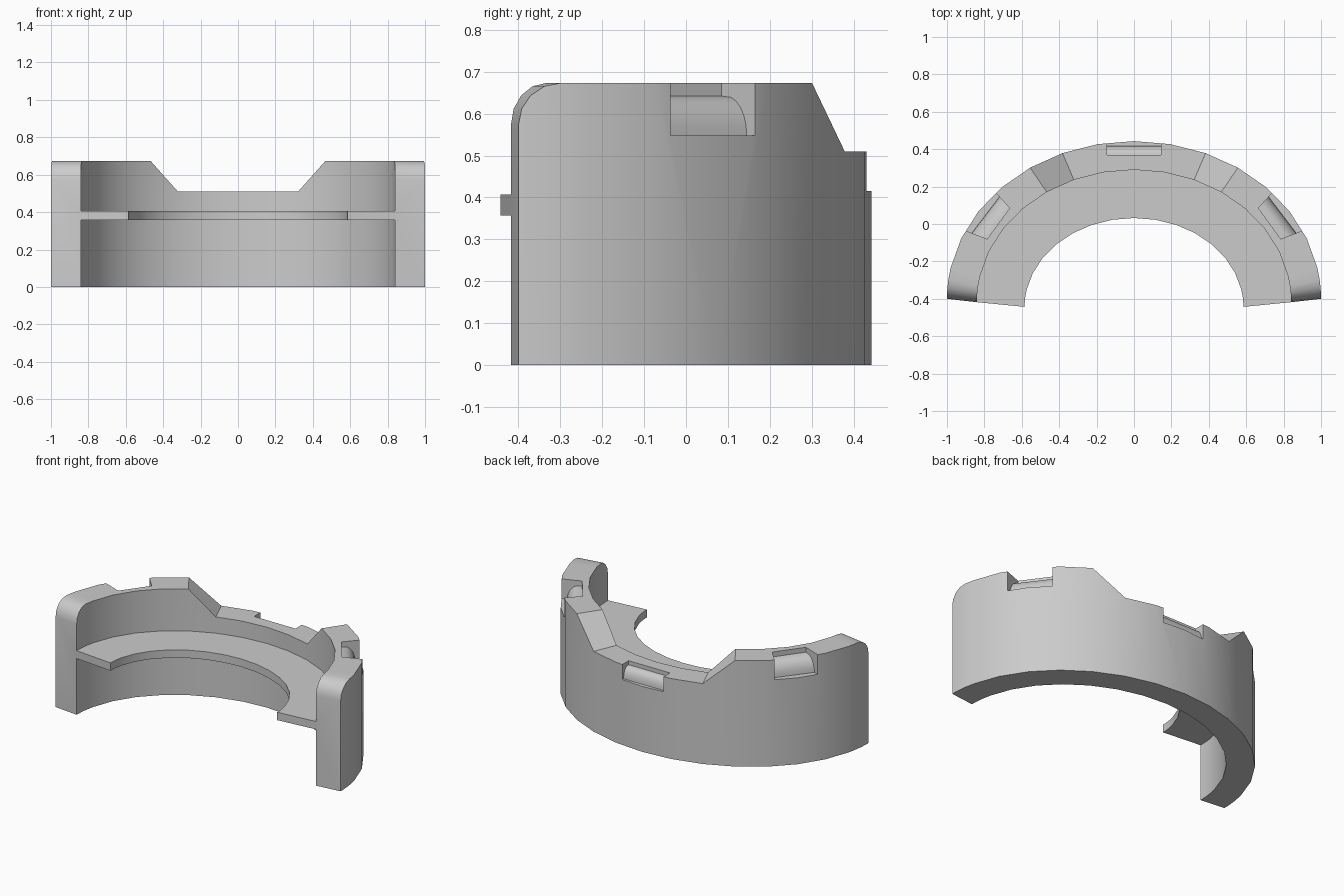
import bpy, bmesh, math

if "Cube" in bpy.data.objects:
    bpy.data.objects.remove(bpy.data.objects["Cube"])

TOP, LOW, R = 0.673, 0.51, 0.10


def make_object(name, bm):
    bmesh.ops.recalc_face_normals(bm, faces=bm.faces[:])
    me = bpy.data.meshes.new(name)
    bm.to_mesh(me)
    bm.free()
    ob = bpy.data.objects.new(name, me)
    bpy.context.collection.objects.link(ob)
    return ob


def loft(bm, rings):
    # closed cross-sections bridged in sequence, capped at both ends
    vs = [[bm.verts.new(p) for p in r] for r in rings]
    n = len(vs[0])
    for a, b in zip(vs, vs[1:]):
        for i in range(n):
            j = (i + 1) % n
            bm.faces.new((a[i], a[j], b[j], b[i]))
    bm.faces.new(vs[0])
    bm.faces.new(vs[-1][::-1])


# stations (angle, top height): rounded ends, then 16 even segments with a low middle
half = []
for k in range(5):
    p = math.radians(22.5 * k)
    half.append((math.asin(R * (1 - math.cos(p)) / 0.843), TOP - R + R * math.sin(p)))
for k in range(1, 8):
    half.append((math.radians(11.25 * k), TOP if k <= 5 else LOW))
stations = half + [(math.pi / 2, LOW)] + [(math.pi - a, z) for a, z in reversed(half)]

OUTER = (1.0, 0.843, -0.40)      # half-width, depth, centre y
INNER = (0.84, 0.708, -0.418)
LEDGE = (0.585, 0.475, -0.443)


def ring(a, top):
    def at(e, z):
        return (e[0] * math.cos(a), e[2] + e[1] * math.sin(a), z)
    return [at(OUTER, 0), at(INNER, 0), at(INNER, 0.357), at(LEDGE, 0.357),
            at(LEDGE, 0.407), at(INNER, 0.407), at(INNER, top), at(OUTER, top)]


# curved wall with inner ledge
bm = bmesh.new()
loft(bm, [ring(a, z) for a, z in stations])
wall = make_object("curved_wall", bm)


# recess cutter whose floor is a rounded clip surface
def recess(bm, in_a, out_a, in_b, out_b, top, lip, floor):
    prof = [(0.0, top + 0.1), (0.0, lip)]
    for k in range(1, 7):
        p = math.radians(15 * k)
        prof.append((0.12 + 0.63 * math.sin(p), floor + (lip - floor) * math.cos(p)))
    prof += [(1.5, floor), (1.5, top + 0.1)]
    loft(bm, [[(i[0] + (o[0] - i[0]) * s, i[1] + (o[1] - i[1]) * s, z) for s, z in prof]
              for i, o in ((in_a, out_a), (in_b, out_b))])


bm = bmesh.new()
recess(bm, (-0.145, 0.368), (-0.145, 0.435), (0.145, 0.368), (0.145, 0.435), LOW, 0.485, 0.415)
for s in (-1, 1):
    recess(bm, (s * 0.665, 0.085), (s * 0.738, 0.165),
           (s * 0.785, -0.08), (s * 0.895, -0.038), TOP, 0.642, 0.548)
cutter = make_object("recess_cutter", bm)
cutter.hide_render = True

mod = wall.modifiers.new("recesses", 'BOOLEAN')
mod.operation = 'DIFFERENCE'
mod.solver = 'EXACT'
mod.object = cutter
bpy.context.view_layer.objects.active = wall
wall.select_set(True)
cutter.select_set(False)
bpy.ops.object.modifier_apply(modifier=mod.name)
bpy.data.objects.remove(cutter)
bpy.ops.object.shade_smooth_by_angle(angle=math.radians(30))
